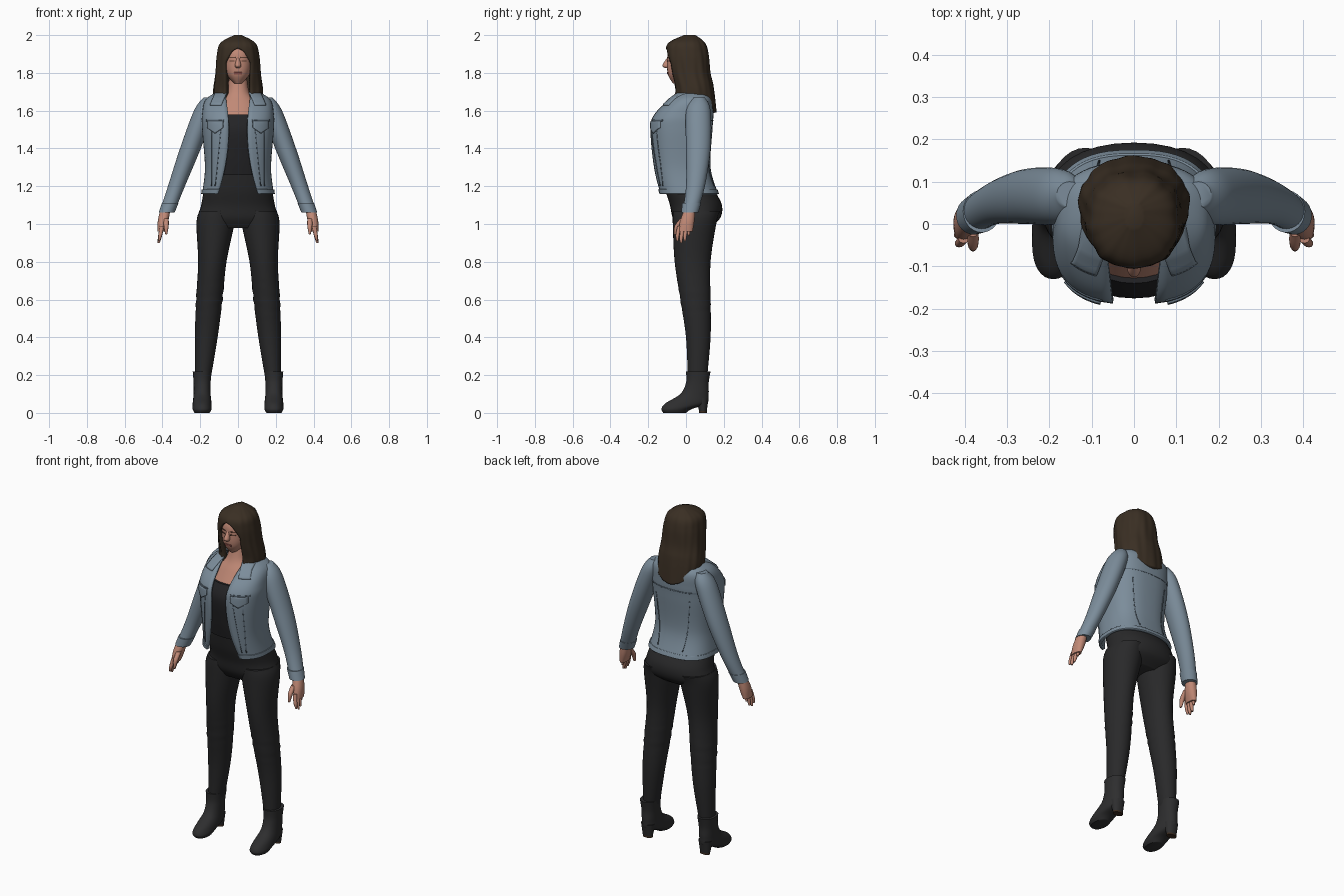
import bpy
import bmesh
from math import sin, cos, pi, asin, exp, sqrt, radians

cube = bpy.data.objects.get("Cube")
if cube:
    bpy.data.objects.remove(cube, do_unlink=True)


def material(name, red, green, blue):
    mat = bpy.data.materials.new(name)
    mat.diffuse_color = (red, green, blue, 1)
    mat.use_nodes = True
    bsdf = mat.node_tree.nodes["Principled BSDF"]
    bsdf.inputs["Base Color"].default_value = (red, green, blue, 1)
    bsdf.inputs["Roughness"].default_value = .8
    return mat


denim = material("washed denim", .2, .265, .325)
dark_denim = material("dark denim", .11, .15, .19)
trouser_black = material("black trousers", .022, .022, .023)
top_black = material("black top", .017, .017, .019)
boot_leather = material("boot leather", .027, .027, .028)
heel_brown = material("brown heel", .045, .025, .014)
hair_brown = material("brown hair", .042, .028, .017)
skin = material("skin", .53, .25, .18)
lip_red = material("lips", .33, .1, .08)
brow_brown = material("brow", .12, .055, .035)


def finish(name, bm, mat, thickness, mirrored):
    mesh = bpy.data.meshes.new(name)
    bm.to_mesh(mesh)
    bm.free()
    mesh.materials.append(mat)
    obj = bpy.data.objects.new(name, mesh)
    bpy.context.collection.objects.link(obj)
    bpy.ops.object.select_all(action='DESELECT')
    obj.select_set(True)
    bpy.context.view_layer.objects.active = obj
    bpy.ops.object.shade_smooth_by_angle(angle=radians(50))
    if thickness:
        solidify = obj.modifiers.new("thickness", 'SOLIDIFY')
        solidify.thickness = thickness
        solidify.offset = -1
    if mirrored:
        obj.modifiers.new("mirror", 'MIRROR')


def smooth_rings(rings, steps=8):
    """Curve through cross-sections given as (height, half width, front, back)."""
    padded = [rings[0], *rings, rings[-1]]
    result = []
    for before, start, end, after in zip(padded, padded[1:], padded[2:], padded[3:]):
        for step in range(steps):
            t = step / steps
            result.append([
                q + t * (r - p + t * (2 * p - 5 * q + 4 * r - s + t * (3 * (q - r) + s - p))) / 2
                for p, q, r, s in zip(before, start, end, after)])
    return result + [rings[-1]]


def signed_power(value, exponent):
    return (1 if value >= 0 else -1) * abs(value) ** exponent


def loft(name, rings, mat, path=(0, 0), sides=32, p=2.2, mirrored=False, shell=0,
         opening=None, closed_top=True, ripple=None, drop=None):
    """Skin rings from top to bottom along a leaning axis; a shell is open in front."""
    bm = bmesh.new()
    rows = []
    for z, width, front, back in smooth_rings(rings):
        center_x = path[0] + path[1] * z
        center_y, depth = (front + back) / 2, (back - front) / 2
        start = asin(min(1, (opening(z) / width) ** (p / 2))) if shell else 0
        row = []
        for i in range(sides + 1 if shell else sides):
            angle = start + (2 * pi - 2 * start) * i / sides
            scale = 1 + ripple(angle, z) if ripple else 1
            fall = drop(z) * max(0, -cos(angle)) ** 2 if drop else 0
            row.append(bm.verts.new((
                center_x + scale * width * signed_power(sin(angle), 2 / p),
                center_y - scale * depth * signed_power(cos(angle), 2 / p),
                z - fall)))
        rows.append(row)
    for upper, lower in zip(rows, rows[1:]):
        for i in range(sides):
            j = (i + 1) % len(upper)
            bm.faces.new((upper[i], lower[i], lower[j], upper[j]))
    if closed_top:
        bm.faces.new(rows[0])
    if not shell:
        bm.faces.new(rows[-1][::-1])
    bmesh.ops.remove_doubles(bm, verts=bm.verts, dist=.0002)
    finish(name, bm, mat, shell, mirrored)


def patch(name, rings, p, left, right, top, bottom, mat,
          lift=.003, side=-1, point=0, slant=0, cells=8):
    """Mirrored thin plate that follows the front or back of a lofted surface."""
    surface = smooth_rings(rings, steps=16)
    bm = bmesh.new()
    grid = []
    for j in range(cells + 1):
        row = []
        for i in range(cells + 1):
            u, v = i / cells, j / cells
            x = left + u * (right - left) + v * slant
            z = top + v * (bottom - top) - point * v * (1 - abs(2 * u - 1))
            ring = min(surface, key=lambda r: abs(r[0] - z))
            _, width, front, back = ring
            curve = (1 - min(.99, x / width) ** p) ** (1 / p)
            y = (front + back) / 2 + side * (curve * (back - front) / 2 + lift)
            row.append(bm.verts.new((x, y, z)))
        grid.append(row)
    for upper, lower in zip(grid, grid[1:]):
        for i in range(cells):
            quad = (upper[i], lower[i], lower[i + 1], upper[i + 1])
            bm.faces.new(quad if side < 0 else quad[::-1])
    finish(name, bm, mat, lift + .002, True)


# Trousers, with folds around the knees
def knee_folds(angle, z):
    return .04 * sin(110 * z + sin(angle)) * exp(-((z - .6) / .06) ** 2)


loft("trouser_hips", [(1.28, .16, -.13, .1), (1.18, .18, -.11, .15), (1.1, .195, -.085, .19),
                      (1.03, .21, -.07, .18), (.98, .17, -.04, .12)], trouser_black)
loft("trouser_legs", [(1.07, .09, -.07, .18), (1, .1, -.07, .16), (.8, .075, -.06, .13),
                      (.6, .07, -.03, .13), (.4, .06, 0, .13), (.17, .04, .01, .11)],
     trouser_black, path=(.2, -.08), p=2, mirrored=True, ripple=knee_folds)

# Boots with raised heels
foot = (.19, 0)
loft("boots", [(.22, .05, 0, .13), (.16, .045, 0, .12), (.1, .045, -.03, .12),
               (.05, .05, -.11, .11), (.02, .05, -.13, .03), (0, .04, -.12, 0)],
     boot_leather, path=foot, mirrored=True)
loft("boot_heels", [(.08, .04, .05, .12), (.01, .03, .07, .11)],
     boot_leather, path=foot, mirrored=True)
loft("heel_tips", [(.01, .03, .07, .11), (0, .03, .07, .11)],
     heel_brown, path=foot, mirrored=True)

# Top, neck and chest
loft("tank_top", [(1.58, .13, -.14, .1), (1.5, .16, -.175, .11), (1.36, .15, -.16, .1),
                  (1.26, .16, -.14, .1)], top_black)
loft("neck_and_chest", [(1.8, .045, -.03, .06), (1.7, .06, -.055, .07), (1.64, .11, -.09, .1),
                        (1.56, .13, -.14, .1)], skin)


# Denim jacket, worn open
def jacket_opening(z):
    return .05 + .5 * (z - 1.5) ** 2


boxy = 2.6
jacket = [(1.71, .09, -.02, .1), (1.66, .17, -.09, .14), (1.58, .19, -.17, .145),
          (1.5, .19, -.19, .14), (1.3, .175, -.175, .13), (1.16, .19, -.15, .17)]
hem = [(z, width + .005, front - .005, back + .005)
       for z, width, front, back in smooth_rings(jacket)[-3:]]
for part, rings in (("jacket_body", jacket), ("jacket_hem", hem)):
    loft(part, rings, denim, sides=48, p=boxy, shell=.012,
         opening=jacket_opening, closed_top=False)
arm = (.77, -.37)
loft("jacket_sleeves", [(1.67, .03, .04, .1), (1.6, .055, 0, .13), (1.4, .055, 0, .13),
                        (1.2, .045, 0, .1), (1.06, .04, -.02, .06)],
     denim, path=arm, p=2, mirrored=True)
loft("sleeve_cuffs", [(1.11, .044, -.02, .08), (1.06, .042, -.025, .065)],
     denim, path=arm, p=2, mirrored=True)
patch("collar_flaps", jacket, boxy, .06, .12, 1.7, 1.63, denim, lift=.01, slant=.03)
patch("pocket_flaps", jacket, boxy, .08, .165, 1.545, 1.51, denim, lift=.008, point=.03)
patch("pocket_seams", jacket, boxy, .075, .17, 1.552, 1.545, dark_denim)
for part, x, slant, side in (("front_seams", .09, .03, -1), ("chest_seams", .14, 0, -1),
                             ("back_seams", .11, -.03, 1)):
    patch(part, jacket, boxy, x, x + .004, 1.5, 1.2, dark_denim, side=side, slant=slant)
patch("yoke_seam", jacket, boxy, 0, .17, 1.55, 1.545, dark_denim, side=1)

# Hands
wrist = (.6, -.2)
loft("palms", [(1.1, .025, 0, .05), (1.02, .028, -.03, .045), (.96, .018, -.04, .035)],
     skin, path=wrist, mirrored=True)
for i, finger in enumerate(("index", "middle", "ring", "little")):
    y = .02 * i - .035
    tip = .9 + .01 * (i - 1) ** 2
    loft(finger + "_fingers", [(.99, .012, y - .01, y + .01), (tip + .03, .01, y - .02, y),
                               (tip, .005, y - .015, y - .005)],
         skin, path=wrist, sides=12, mirrored=True)
loft("thumbs", [(1.03, .013, -.03, 0), (.99, .013, -.06, -.03), (.945, .005, -.065, -.05)],
     skin, path=(.38, 0), sides=12, mirrored=True)

# Head and face
head = [(1.97, .03, -.03, .05), (1.92, .07, -.09, .09), (1.85, .075, -.1, .09),
        (1.79, .06, -.095, .06), (1.745, .02, -.07, 0)]
loft("head", head, skin)
loft("nose", [(1.88, .007, -.1, -.08), (1.84, .016, -.125, -.08), (1.825, .01, -.11, -.08)],
     skin, sides=16)
patch("eyebrows", head, 2.2, .014, .05, 1.884, 1.879, brow_brown)
patch("eyes", head, 2.2, .018, .046, 1.866, 1.86, brow_brown)
patch("lips", head, 2.2, 0, .022, 1.803, 1.792, lip_red)


# Wavy hair framing the face, longest at the back
def hair_opening(z):
    return .07 * sqrt(min(1, max(0, (1.93 - z) / .08)))


def hair_waves(angle, z):
    return .014 * (sin(9 * angle + 14 * z) + .7 * sin(17 * angle - 9 * z))


def hair_drop(z):
    return max(0, 1.75 - z)


loft("hair", [(2, .02, -.01, .05), (1.96, .09, -.09, .1), (1.9, .11, -.105, .12),
              (1.8, .12, -.09, .13), (1.72, .13, -.07, .15), (1.67, .13, -.07, .16)],
     hair_brown, sides=72, shell=.03, opening=hair_opening,
     ripple=hair_waves, drop=hair_drop)
